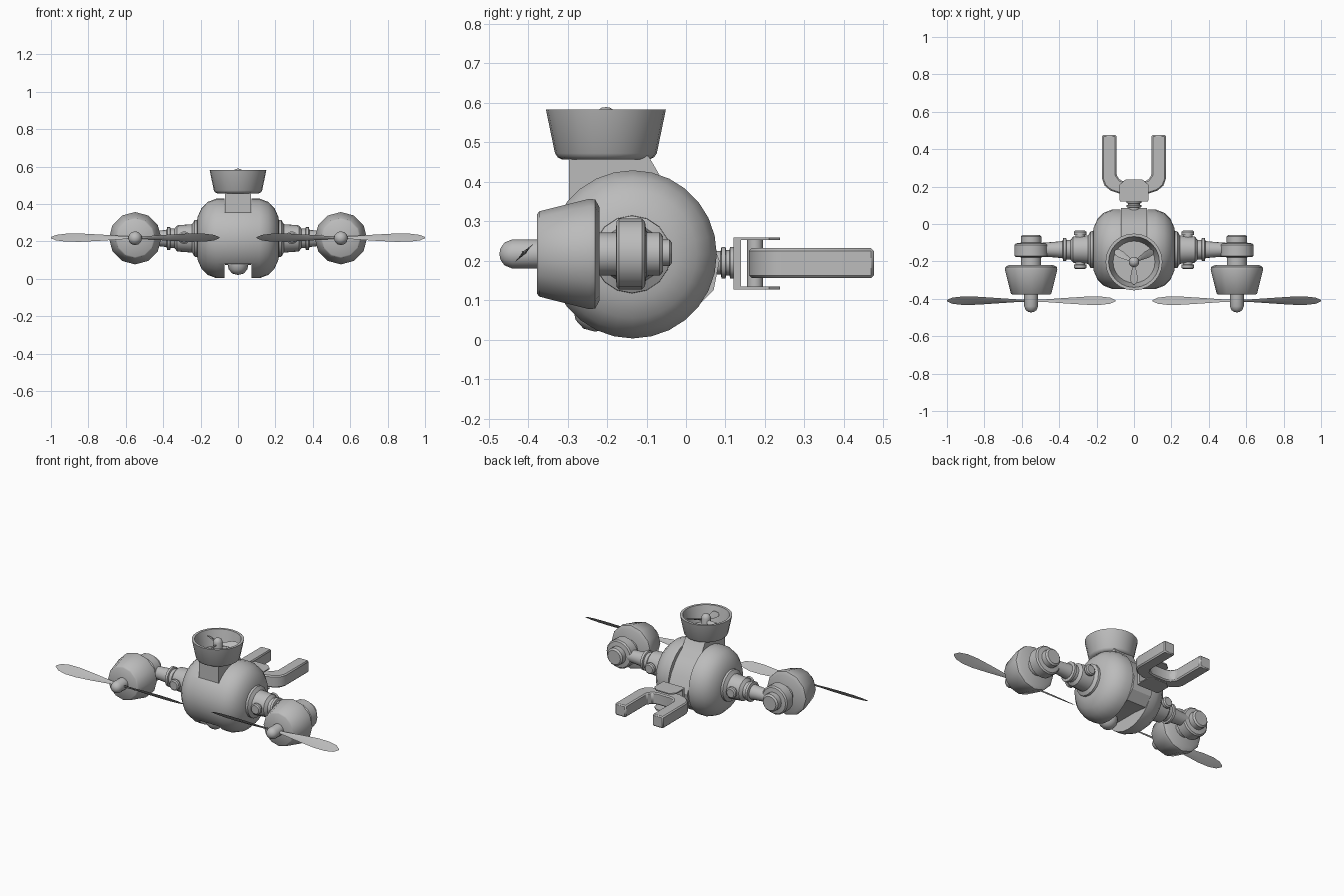
import bpy, bmesh, math
from mathutils import Matrix, Vector

cube = bpy.data.objects.get("Cube")
if cube:
    bpy.data.objects.remove(cube, do_unlink=True)

grey = bpy.data.materials.new("plain_grey")
grey.use_nodes = True
GREY = (0.5, 0.5, 0.5, 1)
grey.diffuse_color = GREY
grey.node_tree.nodes["Principled BSDF"].inputs["Base Color"].default_value = GREY

AXES = {
    "X": Matrix.Rotation(math.pi / 2, 4, "Y"),
    "Y": Matrix.Rotation(-math.pi / 2, 4, "X"),
    "Z": Matrix.Identity(4),
}


def finish(bm, name, matrix=Matrix.Identity(4), angle=35):
    bmesh.ops.transform(bm, matrix=matrix, verts=bm.verts)
    bmesh.ops.recalc_face_normals(bm, faces=bm.faces)
    mesh = bpy.data.meshes.new(name)
    bm.to_mesh(mesh)
    bm.free()
    mesh.materials.append(grey)
    obj = bpy.data.objects.new(name, mesh)
    bpy.context.collection.objects.link(obj)
    smooth(obj, angle)
    return obj


def smooth(obj, angle=35):
    bpy.ops.object.select_all(action="DESELECT")
    obj.select_set(True)
    bpy.context.view_layer.objects.active = obj
    bpy.ops.object.shade_smooth_by_angle(angle=math.radians(angle))


def lathe(name, profile, axis, loc, segs=24, angle=35):
    """Spin (distance, radius) points round an axis."""
    bm = bmesh.new()
    verts = [bm.verts.new((r, 0, t)) for t, r in profile]
    edges = [bm.edges.new(pair) for pair in zip(verts, verts[1:])]
    bmesh.ops.spin(bm, geom=verts + edges, axis=(0, 0, 1), cent=(0, 0, 0),
                   angle=math.tau, steps=segs)
    bmesh.ops.remove_doubles(bm, verts=bm.verts, dist=0.0005)
    return finish(bm, name, Matrix.Translation(loc) @ AXES[axis], angle)


def extrude(name, points, plane, low, high, bevel=0.0):
    """Extrude an outline along x (plane YZ) or z (plane XY)."""
    bm = bmesh.new()
    place = (lambda a, b, h: (h, a, b)) if plane == "YZ" else (lambda a, b, h: (a, b, h))
    face = bm.faces.new([bm.verts.new(place(a, b, low)) for a, b in points])
    new = bmesh.ops.extrude_face_region(bm, geom=[face])["geom"]
    shift = Vector(place(0, 0, high - low))
    bmesh.ops.translate(bm, vec=shift, verts=[v for v in new if isinstance(v, bmesh.types.BMVert)])
    obj = finish(bm, name, angle=30)
    if bevel:
        mod = obj.modifiers.new("Bevel", "BEVEL")
        mod.width, mod.segments, mod.limit_method = bevel, 1, "ANGLE"
    return obj


def mirror(obj):
    mod = obj.modifiers.new("Mirror", "MIRROR")
    mod.mirror_object = pivot
    return obj


def box(name, x, y, z):
    return extrude(name, [(x[0], y[0]), (x[1], y[0]), (x[1], y[1]), (x[0], y[1])], "XY", *z)


def blade(name, loc, length, chord, pitch, turn, axis):
    """Twisted blade that widens towards a rounded tip."""
    bm = bmesh.new()
    rings = []
    for t, w in ((0, .3), (.15, .35), (.4, .7), (.65, 1), (.82, 1), (.94, .7), (1, .15)):
        c, h = chord * w / 2, 0.006 * (1.1 - t)
        tilt = Matrix.Rotation(pitch * (1.1 - 0.25 * t), 3, "X")
        ring = [(0, -c, 0), (0, 0, -h), (0, c, 0), (0, 0, h)]
        rings.append([bm.verts.new(tilt @ Vector(p) + Vector((t * length, 0, 0))) for p in ring])
    for a, b in zip(rings, rings[1:]):
        for i in range(4):
            j = (i + 1) % 4
            bm.faces.new((a[i], a[j], b[j], b[i]))
    bm.faces.new(rings[0])
    bm.faces.new(rings[-1])
    return finish(bm, name, Matrix.Translation(loc) @ Matrix.Rotation(turn, 4, axis), 60)


pivot = bpy.data.objects.new("mirror_centre", None)
pivot.hide_render = True
bpy.context.collection.objects.link(pivot)

# Round body, opened by a channel behind the front shell
half = [(0.222, 0), (0.222, .07), (.216, .115), (.195, .162), (.162, .195), (.115, .213)]
body = lathe("body", [(-t, r) for t, r in half] + half[::-1], "X", (0, -.135, .216), 28, 40)
cutter = box("channel_cutter", (-.072, .072), (-.297, .3), (-.2, .7))
cutter.hide_render = True
cut = body.modifiers.new("Channel", "BOOLEAN")
cut.operation, cut.solver, cut.object = "DIFFERENCE", "EXACT", cutter
bpy.ops.object.select_all(action="DESELECT")
body.select_set(True)
bpy.context.view_layer.objects.active = body
bpy.ops.object.modifier_apply(modifier="Channel")
bpy.data.objects.remove(cutter, do_unlink=True)
smooth(body, 40)

# Spine filling the channel and rising to carry the top duct
extrude("spine", [(-.297, .465), (-.095, .465), (-.06, .405), (0, .355), (.05, .285),
                  (.085, .2), (.07, .125), (.02, .075), (-.08, .085), (-.297, .085)],
        "YZ", -.069, .069)
lathe("belly_lamp", [(-.055, 0), (-.047, .03), (-.025, .05), (0, .055), (.03, .055), (.03, 0)],
      "Z", (0, -.23, .075), 16)

# Top duct with its small fan
duct_at = (0, -.203, 0)
lathe("top_duct", [(.457, 0), (.457, .112), (.462, .122), (.472, .129), (.583, .152),
                   (.583, .136), (.485, .112), (.485, 0)], "Z", duct_at, 24)
lathe("duct_hub", [(.48, .028), (.565, .028), (.58, .022), (.588, .01), (.589, 0)], "Z", duct_at, 12)
for i in range(3):
    blade("duct_blade", (0, -.203, .55), .12, .045, .6, -math.pi / 2 + i * math.tau / 3, "Z")

# Arms, with a knob on the front and back of each collar
mirror(lathe("arm", [(.19, .1), (.232, .098), (.245, .076), (.325, .07), (.34, .052), (.36, .052),
                     (.363, .062), (.378, .062), (.382, .046), (.42, .042), (.5, .036), (.5, 0)],
             "X", (0, -.137, .216), 16))
mirror(lathe("arm_knob", [(-.102, 0), (-.102, .026), (-.096, .034), (-.08, .034), (-.078, .026),
                          (.078, .026), (.08, .034), (.096, .034), (.102, .026), (.102, 0)],
             "Y", (.288, -.138, .22), 12))

# Rotor pods
pod = (.55, 0, .217)
mirror(lathe("pod_mount", [(-.24, .054), (-.178, .054), (-.176, .083), (-.17, .09), (-.112, .09),
                           (-.104, .082), (-.1, .055), (-.067, .055), (-.058, .045), (-.058, 0)],
             "Y", pod, 16))
mirror(lathe("rotor_pod", [(-.378, 0), (-.378, .1), (-.372, .108), (-.245, .14), (-.23, .138),
                           (-.219, .118), (-.219, 0)], "Y", pod, 12, 40))
mirror(lathe("spinner", [(-.473, 0), (-.47, .015), (-.46, .029), (-.44, .037), (-.37, .037)],
             "Y", pod, 12))
for turn in (0, math.pi):
    mirror(blade("rotor_blade", (.55, -.41, .22), .45, .062, .85, turn, "Y"))

# Rear joint and bracket
lathe("rear_neck", [(.05, .03), (.088, .03), (.09, .04), (.1, .04), (.102, .032), (.11, .032),
                    (.112, .04), (.125, .04)], "Y", (0, 0, .195), 12)
box("bracket_back", (-.075, .075), (.12, .14), (.127, .259))
for z in (.127, .252):
    extrude("bracket_plate", [(-.077, .125), (.077, .125), (.077, .21), (.045, .238),
                              (-.045, .238), (-.077, .21)], "XY", z, z + .007)
lathe("bracket_pin", [(.13, 0), (.13, .02), (.255, .02), (.255, 0)], "Z", (0, .175, 0), 12)

# Two-pronged claw
side = [(.17, .476), (.17, .24), (.157, .205), (.125, .178), (.07, .16)]
inner = [(.045, .225), (.075, .235), (.094, .262), (.094, .476)]
right = side[::-1]
outline = side + [(-x, y) for x, y in right] + [(-x, y) for x, y in inner[::-1]] + inner
extrude("claw", outline, "XY", .156, .232, .007)
